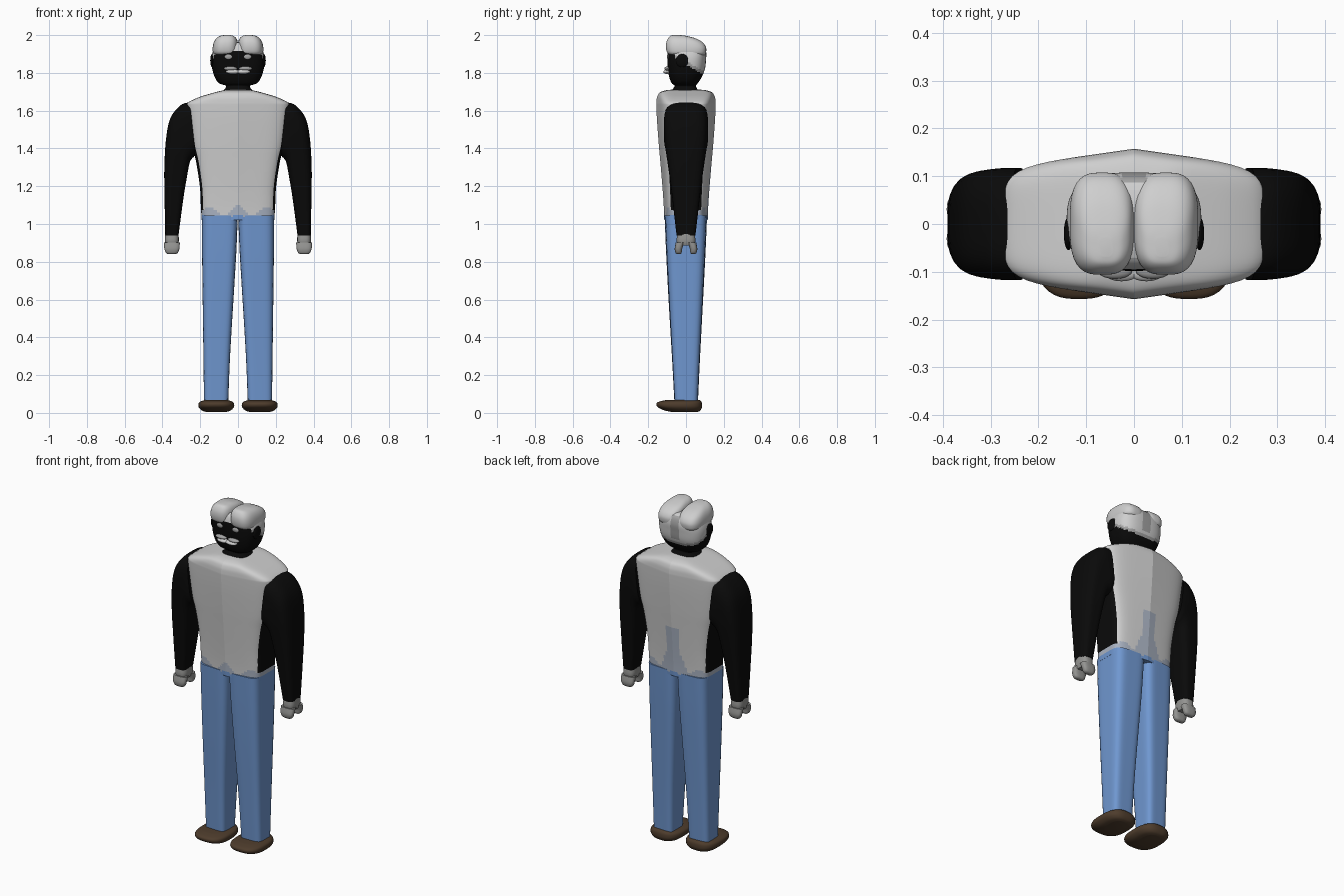
import bpy, bmesh, math
from mathutils import Vector

cube = bpy.data.objects.get("Cube")
if cube:
    bpy.data.objects.remove(cube, do_unlink=True)


def material(name, r, g, b):
    m = bpy.data.materials.new(name)
    m.use_nodes = True
    m.diffuse_color = (r, g, b, 1)
    bsdf = m.node_tree.nodes["Principled BSDF"]
    bsdf.inputs["Base Color"].default_value = (r, g, b, 1)
    bsdf.inputs["Roughness"].default_value = 0.8
    return m


WHITE = material("shirt white", 0.62, 0.62, 0.62)
BLACK = material("black", 0.003, 0.003, 0.003)
BLUE = material("trouser blue", 0.16, 0.31, 0.63)
HAZE = material("pale blue grey", 0.40, 0.45, 0.54)
GREY = material("hand grey", 0.30, 0.30, 0.29)
ASH = material("ash grey", 0.36, 0.36, 0.36)
BROWN = material("shoe brown", 0.075, 0.045, 0.025)


def finish(bm, name, mats, rule=None, mirror=(True, False), angle=40):
    """Turn a bmesh into a smooth object, coloured by rule and mirrored."""
    bmesh.ops.recalc_face_normals(bm, faces=bm.faces)
    if rule:
        for f in bm.faces:
            f.material_index = rule(f.calc_center_median(), f.normal)
    mesh = bpy.data.meshes.new(name)
    bm.to_mesh(mesh)
    bm.free()
    for m in mats:
        mesh.materials.append(m)
    obj = bpy.data.objects.new(name, mesh)
    bpy.context.collection.objects.link(obj)
    bpy.ops.object.select_all(action="DESELECT")
    obj.select_set(True)
    bpy.context.view_layer.objects.active = obj
    bpy.ops.object.shade_smooth_by_angle(angle=math.radians(angle))
    if any(mirror):
        mod = obj.modifiers.new("Mirror", "MIRROR")
        mod.use_axis = (mirror[0], mirror[1], False)
        mod.use_mirror_merge = False
    return obj


def spline(keys, steps):
    """Smooth stations through the key stations."""
    out = []
    for i in range(len(keys) - 1):
        quad = [keys[max(i - 1, 0)], keys[i], keys[i + 1], keys[min(i + 2, len(keys) - 1)]]
        for s in range(steps):
            t = s / steps
            out.append([b + t / 2 * (c - a + t * (2 * a - 5 * b + 4 * c - d + t * (3 * (b - c) + d - a)))
                        for a, b, c, d in zip(*quad)])
    return out + [keys[-1]]


def loft(name, keys, mats, power=4, steps=5, count=48, ridge=0, **kw):
    """Skin rounded boxes; a station is (ax, az, bx, bz, y_front, y_back)."""
    bm = bmesh.new()
    rings = []
    for ax, az, bx, bz, yf, yb in spline(keys, steps):
        ring = []
        for k in range(count):
            c, s = math.cos(math.tau * k / count), math.sin(math.tau * k / count)
            r = (abs(c) ** power + abs(s) ** power) ** (-1 / power)
            u, v = r * c, r * s
            x = (ax + bx) / 2 + (bx - ax) / 2 * u
            z = (az + bz) / 2 + (bz - az) / 2 * u
            y = ((yf + yb) / 2 + (yb - yf) / 2 * v) * (1 - ridge * abs(x))
            ring.append(bm.verts.new((x, y, z)))
        rings.append(ring)
    for lo, hi in zip(rings, rings[1:]):
        for k in range(count):
            n = (k + 1) % count
            bm.faces.new((lo[k], lo[n], hi[n], hi[k]))
    bm.faces.new(rings[0])
    bm.faces.new(rings[-1])
    return finish(bm, name, mats, **kw)


def flat(z, x0, x1, yf, yb):
    return (x0, z, x1, z, yf, yb)


def ball(name, centre, radii, mat):
    bm = bmesh.new()
    bmesh.ops.create_uvsphere(bm, u_segments=20, v_segments=12, radius=1)
    for v in bm.verts:
        v.co = Vector(c + r * p for c, r, p in zip(centre, radii, v.co))
    return finish(bm, name, [mat])


# Torso: ridged front and back, wavy hem, tongue on the back, dark flanks
def torso_rule(p, n):
    hem = 1.035 + 0.012 * math.cos(p.x * 32)
    if p.z < hem:
        return 2
    if p.z < hem + 0.035 + 0.015 * math.cos(p.x * 45):
        return 3
    if p.y > 0 and p.z < 1.31 and abs(p.x) < 0.045 + 0.5 * max(0, 1.15 - p.z):
        return 3
    if abs(n.x) > 0.75 and p.z < 1.62:
        return 1
    return 0


torso = [(1.02, .192, .115), (1.1, .197, .118), (1.2, .202, .125), (1.33, .222, .136),
         (1.42, .244, .144), (1.54, .262, .153), (1.62, .272, .157), (1.645, .262, .157),
         (1.672, .205, .153), (1.695, .13, .14), (1.707, .08, .11), (1.712, .03, .07)]
body = loft("torso", [flat(z, -w, w, -d, d) for z, w, d in torso],
            [WHITE, BLACK, BLUE, HAZE], power=6, steps=7, count=96, ridge=0.9,
            rule=torso_rule, mirror=(False, False), angle=60)
for e in body.data.edges:
    if all(abs(body.data.vertices[i].co.x) < 1e-5 for i in e.vertices):
        e.use_edge_sharp = True

# Arms: from inside the shoulder down to the wrist
arms = [(.225, 1.37, .255, 1.645, .117), (.235, 1.355, .305, 1.628, .117),
        (.245, 1.345, .358, 1.56, .112), (.257, 1.32, .381, 1.45, .104),
        (.272, 1.24, .390, 1.3, .089), (.29, 1.13, .389, 1.15, .073), (.315, .94, .385, .94, .05)]
loft("arms", [(a, b, c, d, -y, y) for a, b, c, d, y in arms], [BLACK], power=3.6, steps=6)

# Hands: a cuff with a front and a back prong
loft("cuffs", [flat(.885, .32, .38, -.042, .042), flat(.91, .313, .387, -.05, .05),
               flat(.95, .315, .385, -.046, .046)], [GREY], power=3, count=32, steps=3)
loft("hand_prongs", [flat(.84, .33, .37, -.048, -.03), flat(.848, .318, .382, -.056, -.023),
                     flat(.87, .31, .39, -.06, -.02), flat(.902, .308, .392, -.054, -.008)],
     [GREY], power=3, count=32, steps=4, mirror=(True, True))

# Legs and shoes
loft("legs", [flat(.05, .052, .18, -.064, .066), flat(.3, .042, .183, -.078, .078),
              flat(.6, .024, .187, -.096, .094), flat(.85, .009, .19, -.109, .107),
              flat(1.045, .001, .191, -.117, .115)],
     [BLUE], power=5, ridge=0.5, steps=6)
loft("shoes", [flat(.004, .065, .165, -.07, .06), flat(.012, .04, .19, -.11, .075),
               flat(.028, .023, .207, -.147, .084), flat(.045, .02, .21, -.157, .085),
               flat(.058, .027, .203, -.147, .082), flat(.067, .05, .18, -.11, .075)],
     [BROWN], power=2.8, steps=4, angle=50)


# Head and neck, with the hairline falling towards the back
def head_rule(p, n):
    line = p.z - (1.862 - 0.6 * p.y)
    if p.y > 0.085 and abs(p.x) < 0.03 and p.z > 1.82:
        return 2
    return 1 if line > 0 else 2 if line > -0.018 and p.y > -0.06 else 0


head = [(1.695, .09, -.085, .075), (1.715, .07, -.07, .06), (1.732, .064, -.06, .052),
        (1.745, .1, -.075, .062), (1.775, .122, -.088, .082), (1.82, .136, -.096, .1),
        (1.87, .141, -.098, .106), (1.91, .134, -.096, .107), (1.945, .118, -.085, .095),
        (1.96, .09, -.07, .07)]
loft("head", [flat(z, -w, w, f, b) for z, w, f, b in head], [BLACK, WHITE, ASH],
     power=2.9, steps=6, count=64, rule=head_rule, mirror=(False, False))

# Hair: two swept lobes with a centre parting
loft("hair_lobes", [flat(1.895, .008, .125, -.085, .1), flat(1.908, .001, .133, -.1, .106),
                    flat(1.935, -.001, .134, -.106, .106), flat(1.962, .001, .128, -.104, .088),
                    flat(1.983, .009, .115, -.095, .05), flat(1.996, .025, .095, -.083, .0),
                    flat(2.0, .045, .072, -.068, -.03)],
     [WHITE], power=3, steps=5, angle=60)

# Face details
ball("ears", (.137, -.02, 1.865), (.01, .035, .035), BLACK)
ball("eyes", (.05, -.094, 1.885), (.021, .007, .014), ASH)
ball("upper_lip", (.04, -.098, 1.823), (.036, .017, .011), ASH)
ball("lower_lip", (.026, -.1, 1.806), (.038, .02, .012), WHITE)
